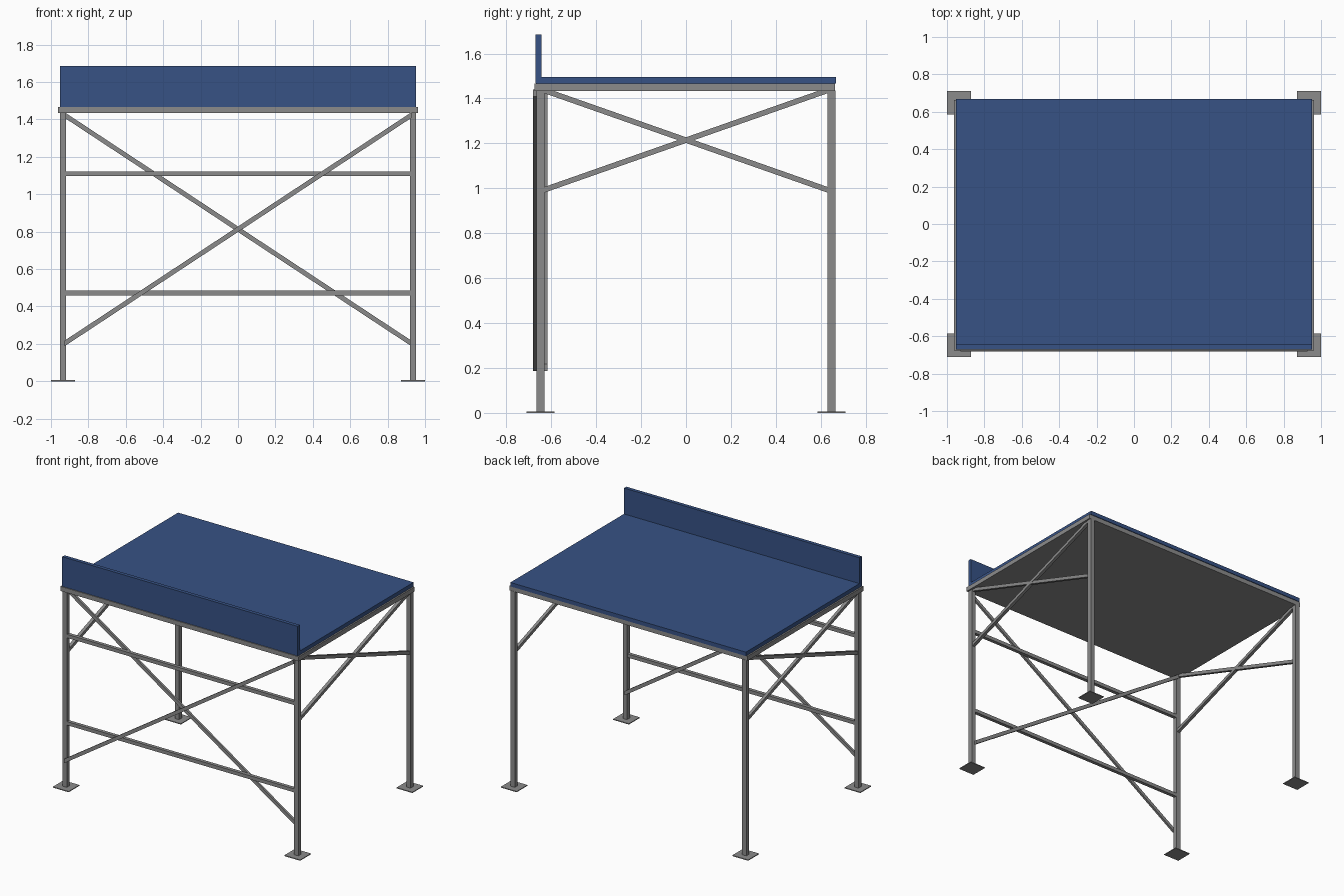
import bpy
from mathutils import Vector

if "Cube" in bpy.data.objects:
    bpy.data.objects.remove(bpy.data.objects["Cube"])


def material(name, color):
    m = bpy.data.materials.new(name)
    m.diffuse_color = (*color, 1)
    m.use_nodes = True
    m.node_tree.nodes["Principled BSDF"].inputs["Base Color"].default_value = m.diffuse_color
    return m


GREY = material("steel grey", (0.26, 0.26, 0.26))
BLUE = material("board blue", (0.038, 0.085, 0.235))


def box(name, lo, hi, mat):
    lo, hi = Vector(lo), Vector(hi)
    bpy.ops.mesh.primitive_cube_add(size=1, location=(lo + hi) / 2)
    o = bpy.context.object
    o.name = name
    o.scale = hi - lo
    bpy.ops.object.transform_apply(location=False, rotation=False, scale=True)
    o.data.materials.append(mat)
    return o


def brace(name, a, b, height, depth, across):
    """Flat bar from a to b with upright-cut ends; depth is measured along 'across'."""
    a, b, n = Vector(a), Vector(b), Vector(across)
    d = b - a
    run = (d.x ** 2 + d.y ** 2) ** 0.5
    up = Vector((0, 0, height / 2 * d.length / run))
    n = n * depth / 2
    ring = lambda p: [p - n - up, p + n - up, p + n + up, p - n + up]
    faces = [(0, 1, 2, 3), (7, 6, 5, 4)] + [
        (i, i + 4, (i + 1) % 4 + 4, (i + 1) % 4) for i in range(4)]
    me = bpy.data.meshes.new(name)
    me.from_pydata(ring(a) + ring(b), [], faces)
    o = bpy.data.objects.new(name, me)
    bpy.context.collection.objects.link(o)
    me.materials.append(GREY)
    # consistent outward normals
    import bmesh
    bm = bmesh.new()
    bm.from_mesh(me)
    bmesh.ops.recalc_face_normals(bm, faces=bm.faces)
    bm.to_mesh(me)
    bm.free()
    return o


LX, LY, H = 0.936, 0.648, 0.017   # leg centre and half width

# legs and foot plates
for sx, xn in ((-1, "left"), (1, "right")):
    for sy, yn in ((-1, "front"), (1, "back")):
        x, y = sx * LX, sy * LY
        box(f"{yn}_{xn}_leg", (x - H, y - H, 0.005), (x + H, y + H, 1.436), GREY)
        box(f"{yn}_{xn}_foot", (x - 0.064, y - 0.062, 0), (x + 0.064, y + 0.062, 0.006), GREY)

# deck base, deck board and upright front board
box("deck_base", (-0.963, -0.675, 1.434), (0.963, 0.663, 1.467), GREY)
box("deck_board", (-0.952, -0.668, 1.467), (0.952, 0.668, 1.496), BLUE)
box("front_board", (-0.952, -0.670, 1.468), (0.952, -0.643, 1.685), BLUE)

# front rails
for name, z in (("lower_rail", 0.472), ("upper_rail", 1.110)):
    box(name, (-LX + H, -LY - 0.013, z - 0.013), (LX - H, -LY + 0.013, z + 0.013), GREY)

# front cross braces: one on the outer face of the legs, one on the inner face
brace("front_brace_outer", (-0.928, -0.674, 0.202), (0.928, -0.674, 1.424), 0.025, 0.016, (0, 1, 0))
brace("front_brace_inner", (0.928, -0.624, 0.202), (-0.928, -0.624, 1.424), 0.025, 0.016, (0, 1, 0))

# side cross braces between the legs
for s, n in ((-1, "left"), (1, "right")):
    y = LY - H
    brace(f"{n}_brace_rising", (s * LX, -y, 0.993), (s * LX, y, 1.436), 0.024, 0.024, (1, 0, 0))
    brace(f"{n}_brace_falling", (s * LX, -y, 1.436), (s * LX, y, 0.993), 0.024, 0.022, (1, 0, 0))
